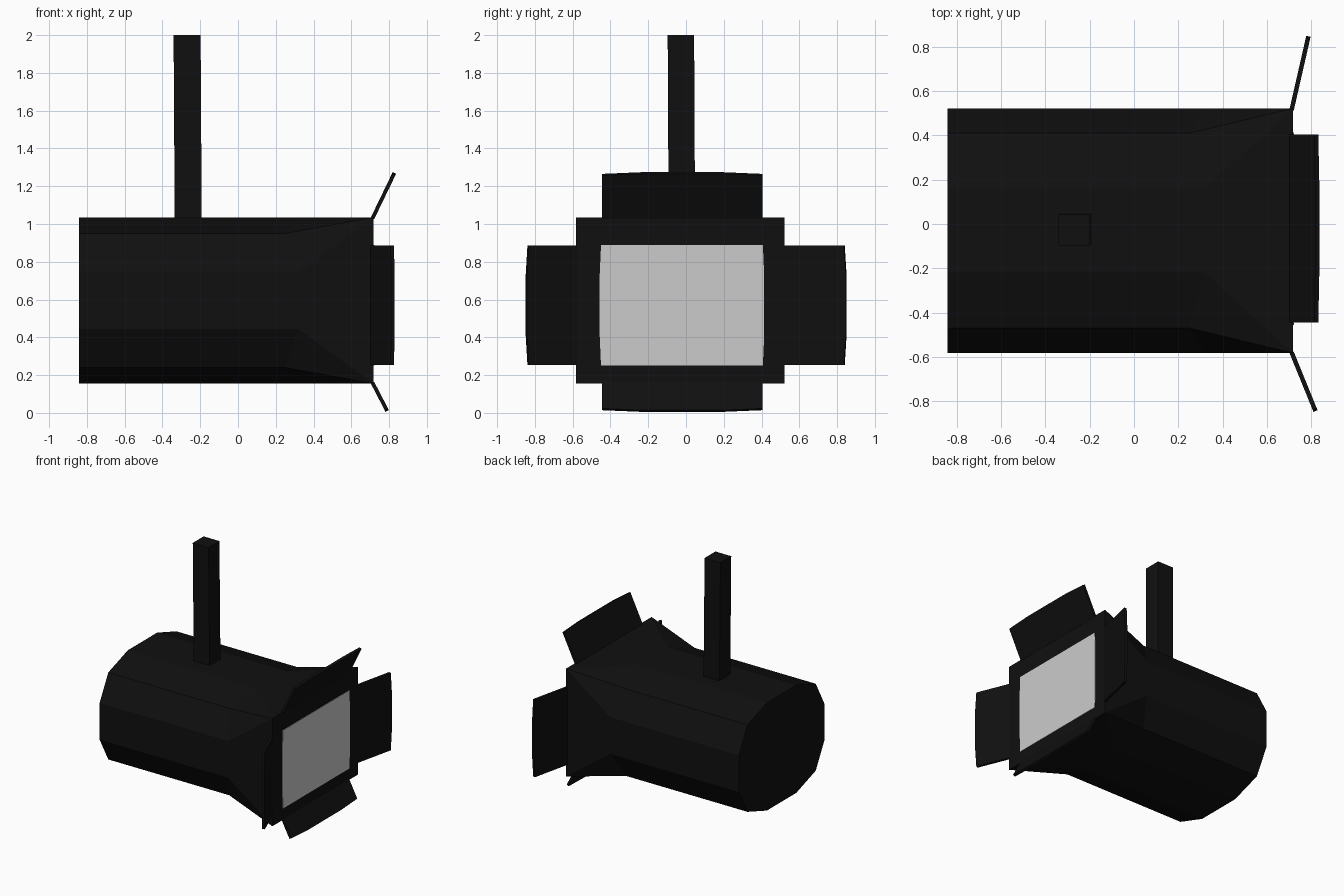
import bpy
from mathutils import Vector
import bmesh

if "Cube" in bpy.data.objects:
    bpy.data.objects.remove(bpy.data.objects["Cube"])

black = bpy.data.materials.new("matte_black")
black.diffuse_color = (0.005, 0.005, 0.005, 1)
black.use_nodes = True
black.node_tree.nodes["Principled BSDF"].inputs["Base Color"].default_value = black.diffuse_color
CY, CZ = -0.03, 0.595   # lamp axis


def make(name, verts, faces, mat=None):
    me = bpy.data.meshes.new(name)
    me.from_pydata([tuple(v) for v in verts], [], faces)
    bm = bmesh.new()
    bm.from_mesh(me)
    bmesh.ops.recalc_face_normals(bm, faces=bm.faces)
    bm.to_mesh(me)
    bm.free()
    ob = bpy.data.objects.new(name, me)
    bpy.context.collection.objects.link(ob)
    if mat:
        me.materials.append(mat)
    return ob


# Housing: twelve-sided drum flaring to a rectangular mouth
quarter = [(0.552, 0.15, 0.32), (0.44, 0.355, 0.25), (0.19, 0.44, 0.32)]
ring, mouth = [], []
for sy, sz in ((1, 1), (-1, 1), (-1, -1), (1, -1)):
    pts = quarter if sy * sz > 0 else quarter[::-1]
    ring += [(sy * y, sz * z, x) for y, z, x in pts]
    mouth.append((0.718, CY + sy * 0.552, CZ + sz * 0.44))
back = [(-0.843, CY + y, CZ + z) for y, z, x in ring]
mid = [(x, CY + y, CZ + z) for y, z, x in ring]
faces = [list(range(12)), [24, 25, 26, 27]]
for k in range(4):
    c = 1 + 3 * k
    a, b, d = c - 1, c + 1, (c + 2) % 12
    f, g = 24 + k, 24 + (k + 1) % 4
    faces += [[a, c, c + 12, a + 12], [c, b, b + 12, c + 12],
              [a + 12, c + 12, f], [c + 12, b + 12, f],
              [b, d, d + 12, g, f, b + 12]]
make("housing", back + mid + mouth, faces, black)

# Lens panel with slightly bowed sides
outline = [(-0.45, 0.25), (0.407, 0.25), (0.414, 0.41), (0.414, 0.73),
           (0.407, 0.888), (-0.45, 0.888), (-0.457, 0.73), (-0.457, 0.41)]
n = len(outline)
make("lens_panel", [(x, y, z) for x in (0.70, 0.722) for y, z in outline],
     [list(range(n)), list(range(n, 2 * n))] +
     [[i, (i + 1) % n, (i + 1) % n + n, i + n] for i in range(n)])


# Barn doors: thin flaps with a slightly bowed outer edge
def door(name, start, end, span):
    start, end, span = Vector(start), Vector(end), Vector(span)
    tip = end - (end - start).normalized() * 0.01
    outer = [tip - span, end - span * 0.5, end + span * 0.5, tip + span]
    ob = make(name, [start + span, start - span] + outer,
              [[0, 1, 2, 3, 4, 5]], black)
    m = ob.modifiers.new("thickness", 'SOLIDIFY')
    m.thickness = 0.02
    m.offset = 0


wide, tall = (0, 0.425, 0), (0, 0, 0.316)
door("top_door", (0.712, -0.02, 1.03), (0.828, -0.02, 1.27), wide)
door("bottom_door", (0.712, -0.02, 0.16), (0.79, -0.02, 0.01), wide)
door("left_door", (0.712, -0.58, 0.57), (0.82, -0.845, 0.57), tall)
door("right_door", (0.712, 0.515, 0.57), (0.788, 0.848, 0.57), tall)

# Hanging post, leaning very slightly
low = [(-0.335, -0.092), (-0.192, -0.092), (-0.192, 0.048), (-0.335, 0.048)]
post = [(x, y, 1.0) for x, y in low] + [(x - 0.006, y - 0.005, 2.0) for x, y in low]
make("hanging_post", post, [[0, 1, 2, 3], [4, 5, 6, 7]] +
     [[i, (i + 1) % 4, (i + 1) % 4 + 4, i + 4] for i in range(4)], black)
